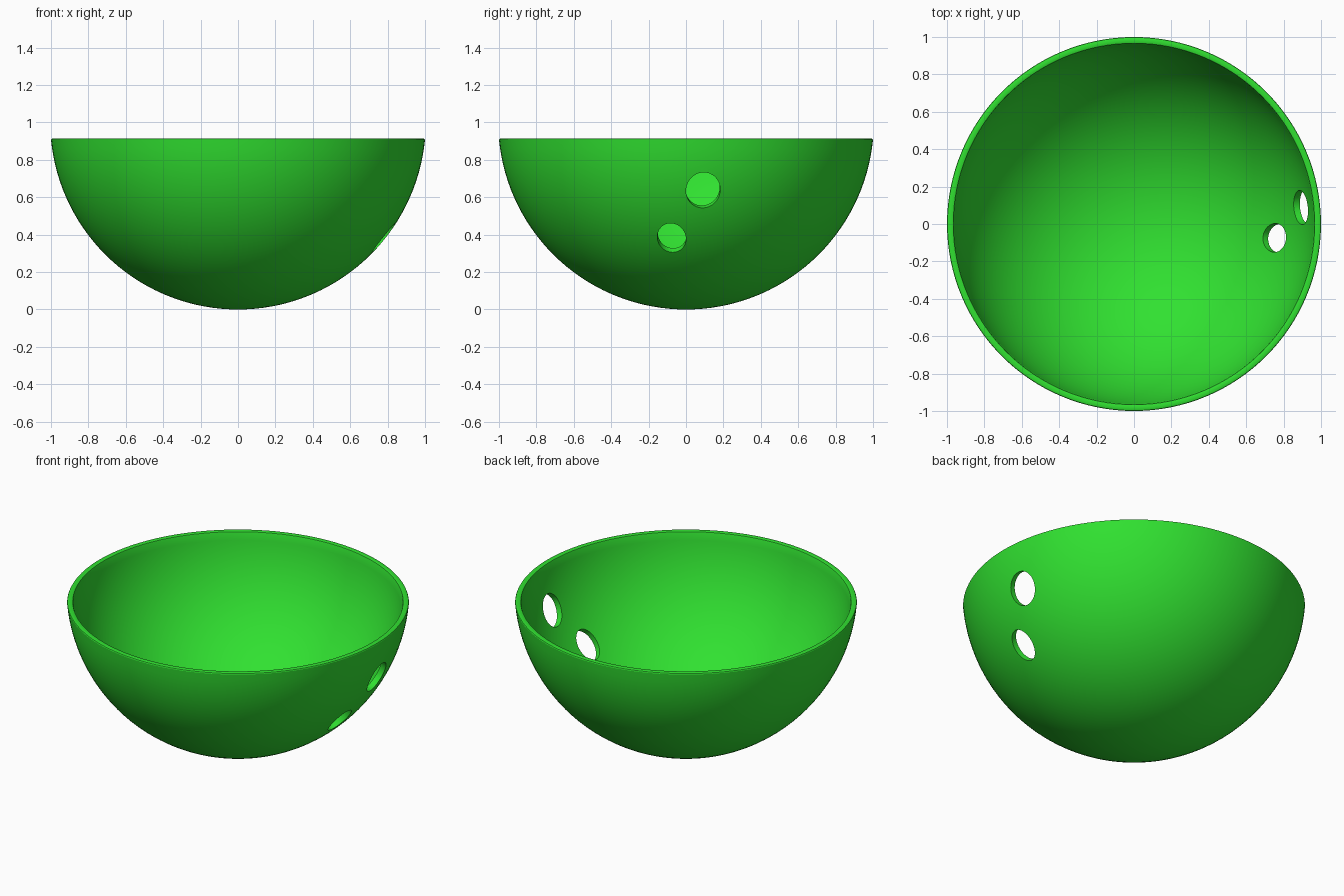
import bpy, bmesh, math
from mathutils import Vector, Matrix

if "Cube" in bpy.data.objects:
    bpy.data.objects.remove(bpy.data.objects["Cube"])

R = 1.0045          # outer sphere radius, centre at height R
R_IN = 0.969        # inner sphere radius
TOP = 0.914         # rim height
BEV = 0.008         # small rim rounding

green = bpy.data.materials.new("bright_green")
green.diffuse_color = (0.03, 0.75, 0.03, 1)
green.use_nodes = True
green.node_tree.nodes["Principled BSDF"].inputs["Base Color"].default_value = green.diffuse_color


def arc(radius, top, n=32):
    """Sphere profile from the bottom pole up to a height."""
    end = math.acos((R - top) / radius)
    return [(radius * math.sin(end * i / n), R - radius * math.cos(end * i / n))
            for i in range(n + 1)]


# Bowl: outer arc, rounded rim, inner arc, lathed about z
outer, inner = arc(R, TOP - BEV), arc(R_IN, TOP - BEV)
ro, ri = outer[-1][0], inner[-1][0]
rim = [(ro - 0.3 * BEV, TOP - 0.3 * BEV), (ro - BEV, TOP),
       (ri + BEV, TOP), (ri + 0.3 * BEV, TOP - 0.3 * BEV)]
profile = outer + rim + inner[::-1]
bm = bmesh.new()
verts = [bm.verts.new((r, 0, z)) for r, z in profile]
edges = [bm.edges.new(p) for p in zip(verts, verts[1:])]
bmesh.ops.spin(bm, geom=verts + edges, axis=(0, 0, 1), cent=(0, 0, 0),
               angle=math.tau, steps=128, use_merge=False)
bmesh.ops.remove_doubles(bm, verts=bm.verts, dist=1e-5)
bmesh.ops.recalc_face_normals(bm, faces=bm.faces)
mesh = bpy.data.meshes.new("bowl")
bm.to_mesh(mesh)
bm.free()
mesh.materials.append(green)
bowl = bpy.data.objects.new("bowl", mesh)
bpy.context.collection.objects.link(bowl)


# Two oval holes drilled radially through the right wall
def drill(name, y, z, half_width, half_length):
    dz = z - R
    n = Vector((math.sqrt(R * R - y * y - dz * dz), y, dz)).normalized()
    u = Vector((0, 0, 1)).cross(n).normalized()
    v = n.cross(u)
    frame = Matrix((u, v, n)).transposed().to_4x4()
    centre = Vector((0, 0, R)) + n * 0.985
    bpy.ops.mesh.primitive_cylinder_add(vertices=48, radius=1, depth=0.3)
    cutter = bpy.context.object
    cutter.name = name
    cutter.data.transform(Matrix.Translation(centre) @ frame @
                          Matrix.Diagonal((half_width, half_length, 1, 1)))
    cutter.data.materials.append(green)
    cutter.hide_render = True
    mod = bowl.modifiers.new(name, 'BOOLEAN')
    mod.operation, mod.solver, mod.object = 'DIFFERENCE', 'EXACT', cutter
    bpy.context.view_layer.objects.active = bowl
    bpy.ops.object.modifier_apply(modifier=name)
    bpy.data.objects.remove(cutter)


drill("upper_hole_cutter", 0.092, 0.636, 0.092, 0.102)
drill("lower_hole_cutter", -0.077, 0.38, 0.077, 0.099)

# Smooth shading with crisp rim and hole edges
bpy.ops.object.select_all(action='DESELECT')
bowl.select_set(True)
bpy.context.view_layer.objects.active = bowl
bpy.ops.object.shade_smooth_by_angle(angle=math.radians(30))
